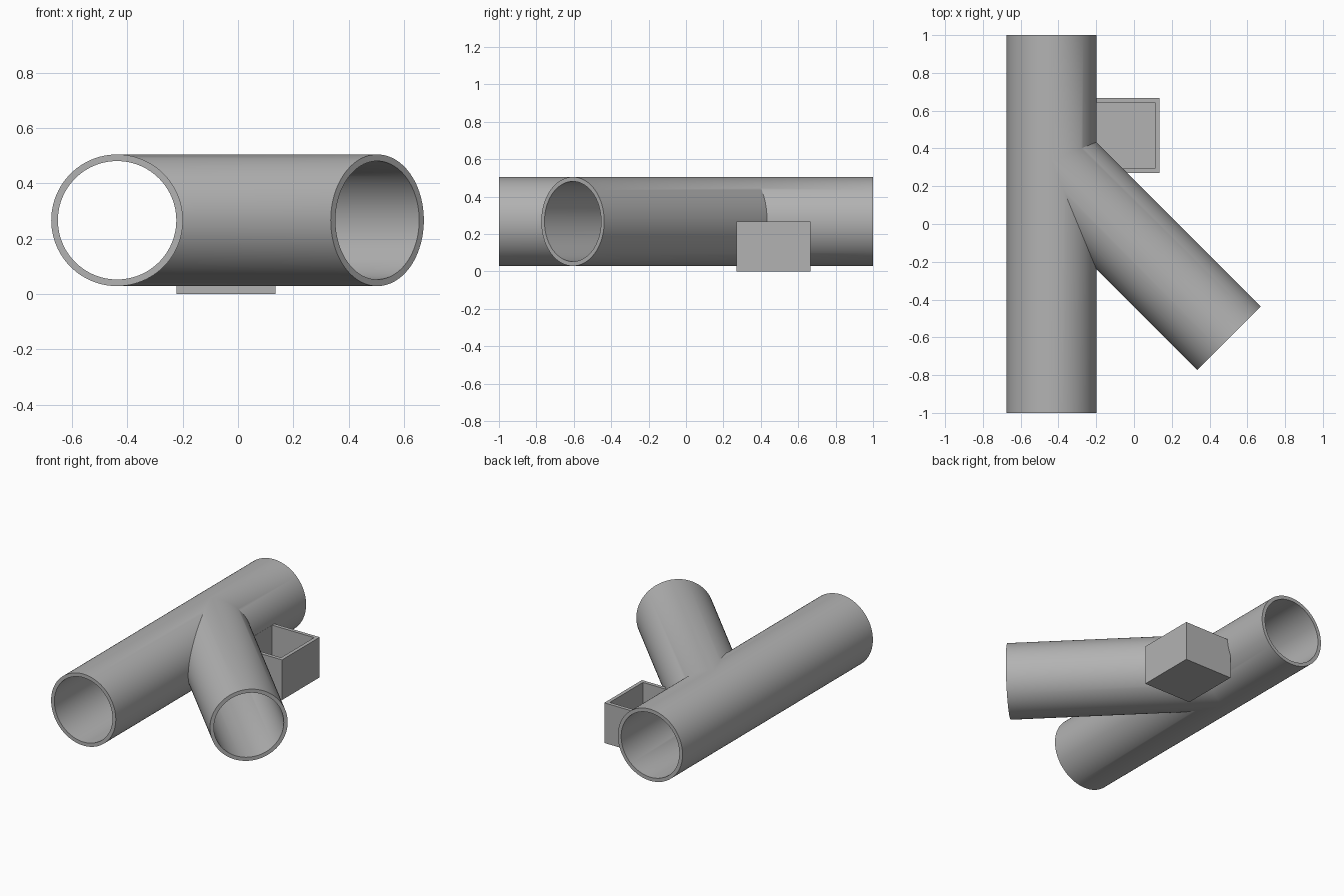
import bpy
from math import pi
from mathutils import Vector

cube = bpy.data.objects.get("Cube")
if cube:
    bpy.data.objects.remove(cube, do_unlink=True)

grey = bpy.data.materials.new("plain grey")
grey.use_nodes = True
colour = (0.45, 0.45, 0.45, 1)
grey.diffuse_color = colour
grey.node_tree.nodes["Principled BSDF"].inputs["Base Color"].default_value = colour

OUTER, INNER = 0.238, 0.214
WALL = OUTER - INNER
AXIS_X, AXIS_Z = -0.437, 0.267
JOINT = Vector((AXIS_X, 0.335, AXIS_Z))
BRANCH_DIR = Vector((1, -1, 0)).normalized()
BRANCH_LEN = 1.33


def tube(name, start, end, radius):
    """Solid cylinder between two points."""
    axis = end - start
    bpy.ops.mesh.primitive_cylinder_add(vertices=96, radius=radius, depth=axis.length,
                                        location=(start + end) / 2)
    ob = bpy.context.object
    ob.rotation_euler = (pi / 2, 0, Vector((0, -1, 0)).angle(axis))
    ob.name = name
    ob.data.materials.append(grey)
    return ob


def box(name, low, high):
    low, high = Vector(low), Vector(high)
    bpy.ops.mesh.primitive_cube_add(size=1, location=(low + high) / 2)
    ob = bpy.context.object
    ob.scale = high - low
    ob.name = name
    ob.data.materials.append(grey)
    return ob


def combine(target, other, operation):
    """Apply a boolean and remove the second object."""
    bpy.context.view_layer.objects.active = target
    mod = target.modifiers.new("join", 'BOOLEAN')
    mod.operation, mod.object, mod.solver = operation, other, 'EXACT'
    bpy.ops.object.modifier_apply(modifier=mod.name)
    bpy.data.objects.remove(other, do_unlink=True)


def pipe_y(name, radius, extra):
    """Straight run and angled branch as one solid."""
    run = tube(name, Vector((AXIS_X, 1 + extra, AXIS_Z)),
               Vector((AXIS_X, -1 - extra, AXIS_Z)), radius)
    branch = tube("branch", JOINT, JOINT + BRANCH_DIR * (BRANCH_LEN + extra), radius)
    combine(run, branch, 'UNION')
    return run


# Hollow pipe with its angled branch
pipe = pipe_y("branched_pipe", OUTER, 0)
combine(pipe, pipe_y("bore", INNER, 0.1), 'DIFFERENCE')
bpy.ops.object.select_all(action='DESELECT')
pipe.select_set(True)
bpy.context.view_layer.objects.active = pipe
bpy.ops.object.shade_smooth_by_angle(angle=pi / 6)

# Open-topped box tucked against the pipe
low, high = Vector((-0.222, 0.27, 0)), Vector((0.135, 0.666, 0.267))
tray = box("open_box", low, high)
inset = Vector((WALL, WALL, WALL))
cavity = box("cavity", low + inset, high - Vector((WALL, WALL, -0.1)))
combine(tray, cavity, 'DIFFERENCE')
